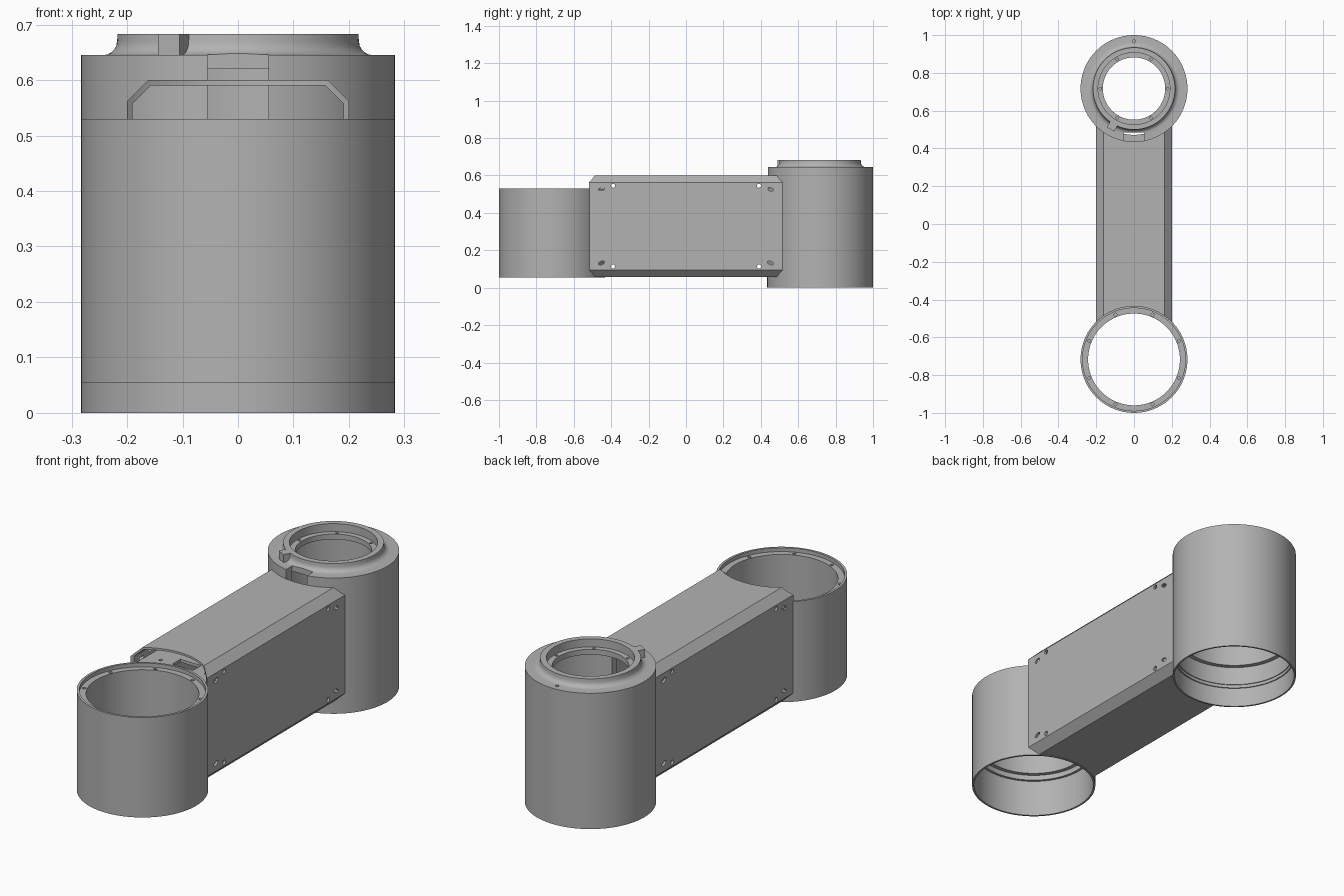
import bpy, bmesh, math
from mathutils import Matrix, Vector

cube = bpy.data.objects.get("Cube")
if cube:
    bpy.data.objects.remove(cube, do_unlink=True)

GREY = (0.45, 0.45, 0.45, 1)
mat = bpy.data.materials.new("plain grey")
mat.use_nodes = True
mat.diffuse_color = GREY
bsdf = next(n for n in mat.node_tree.nodes if n.type == 'BSDF_PRINCIPLED')
bsdf.inputs["Base Color"].default_value = GREY

SEG = 96
R = 0.283        # outer radius of both housings
CY = 0.717       # distance of housing centres from the middle


def finish(bm, name):
    bmesh.ops.recalc_face_normals(bm, faces=bm.faces)
    mesh = bpy.data.meshes.new(name)
    bm.to_mesh(mesh)
    bm.free()
    ob = bpy.data.objects.new(name, mesh)
    bpy.context.collection.objects.link(ob)
    mesh.materials.append(mat)
    return ob


def select(ob):
    bpy.ops.object.select_all(action='DESELECT')
    ob.select_set(True)
    bpy.context.view_layer.objects.active = ob


def smooth(ob):
    select(ob)
    bpy.ops.object.shade_smooth_by_angle(angle=math.radians(30))


def lathe(name, profile, cy):
    """Spin a closed (radius, height) outline into a hollow ring."""
    bm = bmesh.new()
    rings = []
    for i in range(SEG):
        a = math.tau * i / SEG
        rings.append([bm.verts.new((r * math.cos(a), cy + r * math.sin(a), z))
                      for r, z in profile])
    n = len(profile)
    for i in range(SEG):
        p, q = rings[i], rings[(i + 1) % SEG]
        for k in range(n):
            bm.faces.new((p[k], q[k], q[(k + 1) % n], p[(k + 1) % n]))
    return finish(bm, name)


def add_cyl(bm, loc, r, depth, rot=Matrix(), seg=16):
    bmesh.ops.create_cone(bm, cap_ends=True, segments=seg, radius1=r, radius2=r,
                          depth=depth, matrix=Matrix.Translation(loc) @ rot)


def add_box(bm, loc, size, rot=Matrix()):
    bmesh.ops.create_cube(bm, size=1, matrix=Matrix.Translation(loc) @ rot
                          @ Matrix.Diagonal((*size, 1)))


def cut(ob, bm):
    cutter = finish(bm, "cutter")
    cutter.hide_render = True
    mod = ob.modifiers.new("cut", 'BOOLEAN')
    mod.operation = 'DIFFERENCE'
    mod.solver = 'EXACT'
    mod.object = cutter
    select(ob)
    bpy.ops.object.modifier_apply(modifier=mod.name)
    bpy.data.objects.remove(cutter, do_unlink=True)


# Front housing: open sleeve with a recessed screw ledge at the top
front = lathe("front_housing", [
    (R, 0.055), (R, 0.53), (0.272, 0.53), (0.272, 0.512), (0.243, 0.512),
    (0.243, 0.26), (0.262, 0.26), (0.262, 0.235), (0.274, 0.235), (0.274, 0.055)], -CY)
holes = bmesh.new()
for i in range(8):
    a = math.tau * (i + 0.5) / 8
    add_cyl(holes, (0.257 * math.cos(a), -CY + 0.257 * math.sin(a), 0.512), 0.008, 0.04)
cut(front, holes)
smooth(front)

# Rear housing: taller sleeve with a filleted collar on its shoulder
fillet = [(0.243 - 0.025 * math.sin(t), 0.67 - 0.025 * math.cos(t))
          for t in (math.pi / 2 * k / 5 for k in range(6))]
rear = lathe("rear_housing", [(R, 0), (R, 0.645)] + fillet + [
    (0.217, 0.683), (0.19, 0.683), (0.19, 0.645), (0.165, 0.645), (0.165, 0.62),
    (0.245, 0.62), (0.245, 0.2), (0.266, 0.2), (0.266, 0.11), (0.27, 0.11),
    (0.27, 0.095), (0.275, 0.095), (0.275, 0)], CY)
holes = bmesh.new()
for i in range(6):
    a = math.tau * i / 6
    add_cyl(holes, (0.178 * math.cos(a), CY + 0.178 * math.sin(a), 0.645), 0.007, 0.03)
add_cyl(holes, (0, CY + 0.25, 0.645), 0.008, 0.03)
# cable window facing the arm
add_box(holes, (0, 0.4425, 0.56), (0.11, 0.085, 0.22))
cut(rear, holes)
smooth(rear)

# Collar key block
bm = bmesh.new()
a = math.radians(240)
add_box(bm, (0.224 * math.cos(a), CY + 0.224 * math.sin(a), 0.662),
        (0.05, 0.045, 0.042), Matrix.Rotation(a, 4, 'Z'))
finish(bm, "collar_key")


# Arm: hollow chamfered box tube, trimmed to the housings
def outline(inset):
    w, top, low, c = 0.2 - inset, 0.6 - inset, 0.057 + inset, 0.038 - 0.586 * inset
    right = [(w - c, low), (w, low + c), (w, top - c), (w - c, top)]
    return right + [(-x, z) for x, z in reversed(right)]


bm = bmesh.new()
loops = [[bm.verts.new((x, y, z)) for x, z in outline(inset)]
         for inset, y in ((0, -0.6), (0, 0.6), (0.01, 0.6), (0.01, -0.6))]
for p, q in zip(loops, loops[1:] + loops[:1]):
    for k in range(8):
        j = (k + 1) % 8
        bm.faces.new((p[k], p[j], q[j], q[k]))
arm = finish(bm, "arm_tube")

# Inner flange plate with a cable opening
bm = bmesh.new()
add_box(bm, (0, -0.43, 0.515), (0.385, 0.26, 0.014))
flange = finish(bm, "arm_flange")
holes = bmesh.new()
add_box(holes, (0, -0.385, 0.515), (0.11, 0.06, 0.1))
for x in (-0.12, 0.12):
    add_cyl(holes, (x, -0.41, 0.515), 0.008, 0.1)
cut(flange, holes)

for ob in (arm, flange):
    ends = bmesh.new()
    for y in (-CY, CY):
        add_cyl(ends, (0, y, 0.35), R - 0.002, 1, seg=SEG)
    cut(ob, ends)

# Round and slanted screw holes in the arm sides
holes = bmesh.new()
across = Matrix.Rotation(math.pi / 2, 4, 'Y')
for sy in (-1, 1):
    for sz in (-1, 1):
        zc = 0.329
        add_cyl(holes, (0, sy * 0.39, zc + sz * 0.216), 0.011, 0.5, across)
        slant = Matrix.Rotation(-sy * 0.35, 4, 'X') @ Matrix.Diagonal((1, 1.9, 1, 1)) @ across
        add_cyl(holes, (0, sy * 0.452, zc + sz * 0.197), 0.009, 0.5, slant)
cut(arm, holes)
